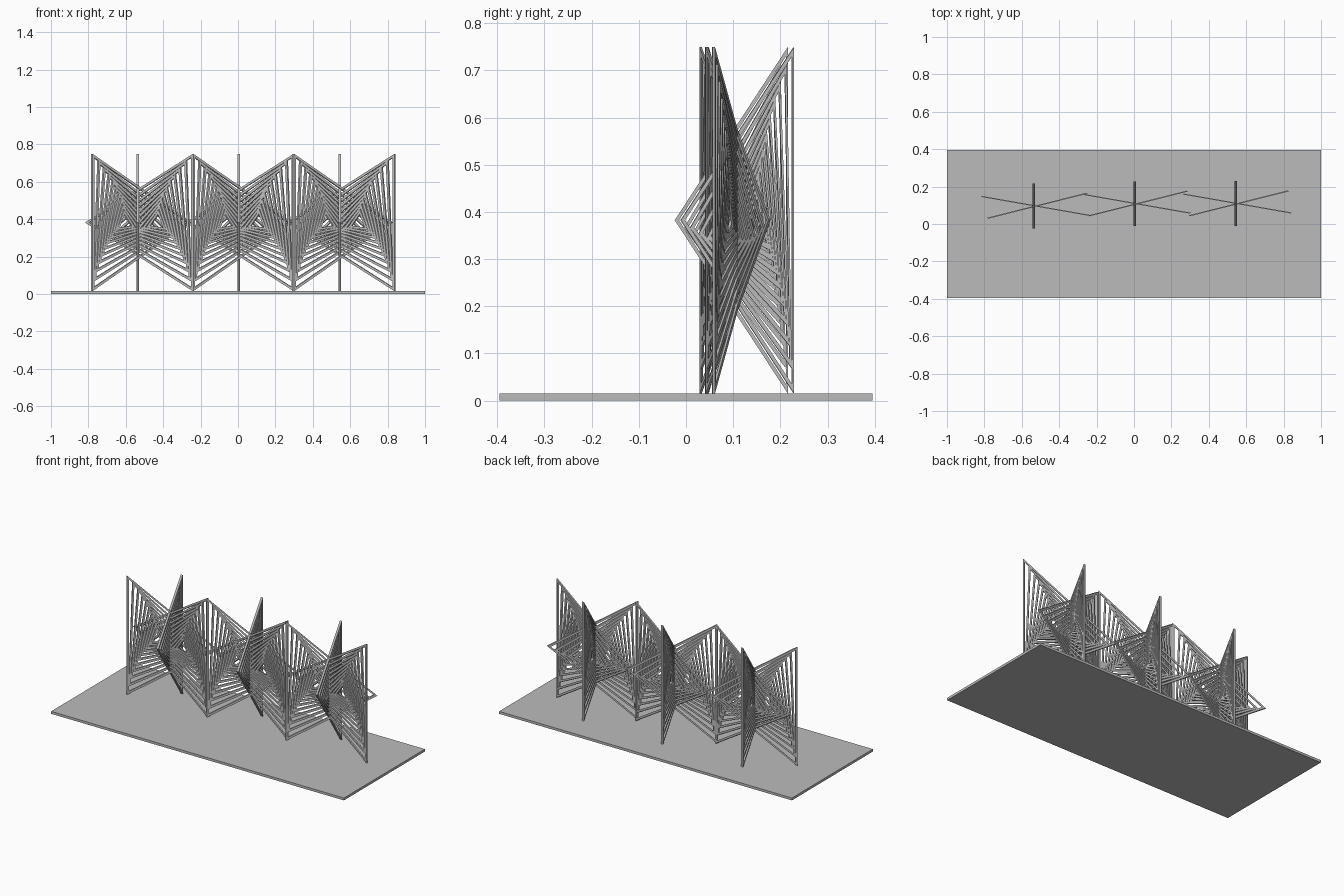
import bpy, bmesh, math
from mathutils import Vector

if "Cube" in bpy.data.objects:
    bpy.data.objects.remove(bpy.data.objects["Cube"])

SQUASH = 0.377          # the stars are flattened front to back
BASE_TOP = 0.015
HEIGHT = 0.735          # side of the outermost triangle
RADIUS = HEIGHT / math.sqrt(3)
BAR = 0.012             # bar width inside the triangle plane
DEPTH = 0.014           # bar thickness across the plane
TWIST = math.radians(2.5)
FRAMES = 10

grey = bpy.data.materials.new("plain grey")
grey.diffuse_color = (0.5, 0.5, 0.5, 1)
grey.use_nodes = True
grey.node_tree.nodes["Principled BSDF"].inputs["Base Color"].default_value = grey.diffuse_color


def finish(name, bm):
    bmesh.ops.recalc_face_normals(bm, faces=bm.faces)
    mesh = bpy.data.meshes.new(name)
    bm.to_mesh(mesh)
    bm.free()
    mesh.materials.append(grey)
    obj = bpy.data.objects.new(name, mesh)
    bpy.context.collection.objects.link(obj)
    return obj


def spiral_panel(name, foot, run):
    """Nested, twisting triangle frames; upright side at foot, tip at foot + run."""
    u = Vector((run[0], run[1], 0))
    flat = Vector((run[0], run[1] / SQUASH, 0)).normalized()
    n = Vector((-flat.y, flat.x * SQUASH, 0)) * DEPTH / 2
    u = Vector((flat.x, flat.y * SQUASH, 0))
    centre = Vector((foot[0], foot[1], BASE_TOP + HEIGHT / 2)) + u * RADIUS / 2
    bm = bmesh.new()
    r = RADIUS
    for k in range(FRAMES):
        def ring(radius, side):
            pts = []
            for i in range(3):
                a = i * math.tau / 3 - k * TWIST
                pts.append(bm.verts.new(centre + u * radius * math.cos(a)
                                        + Vector((0, 0, radius * math.sin(a))) + n * side))
            return pts
        loops = [ring(r, -1), ring(r, 1), ring(r - 2 * BAR, 1), ring(r - 2 * BAR, -1)]
        for j in range(4):
            p, q = loops[j], loops[(j + 1) % 4]
            for i in range(3):
                m = (i + 1) % 3
                bm.faces.new((p[i], p[m], q[m], q[i]))
        # next frame touches the inside of this one with its corners
        r = (r / 2 - BAR) / math.cos(math.pi / 3 - TWIST)
    return finish(name, bm)


# base plate
bm = bmesh.new()
bmesh.ops.create_cube(bm, size=1)
for v in bm.verts:
    v.co = (v.co.x * 2, v.co.y * 0.79, (v.co.z + 0.5) * BASE_TOP)
finish("base_plate", bm)

# three stars, each of three crossing panels
for label, cx, cy in (("left", -0.535, 0.099), ("middle", 0.004, 0.111), ("right", 0.543, 0.112)):
    spiral_panel(label + "_star_panel_a", (cx - 0.247, cy - 0.068), (0.525, 0.132))
    spiral_panel(label + "_star_panel_b", (cx + 0.297, cy - 0.053), (-0.582, 0.102))
    spiral_panel(label + "_star_panel_c", (cx, cy + 0.117), (0, -0.24))
